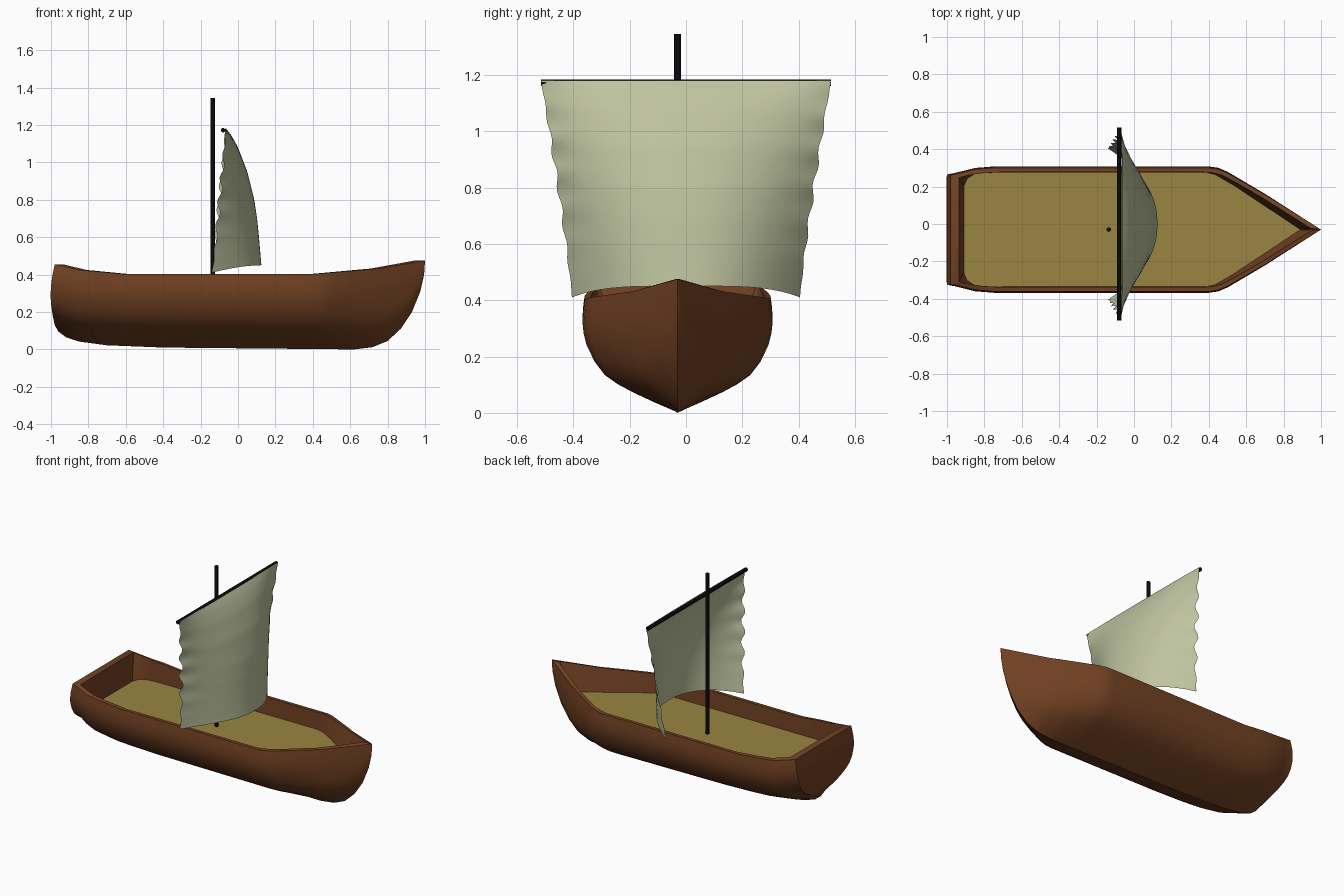
import bpy, bmesh, math

if "Cube" in bpy.data.objects:
    bpy.data.objects.remove(bpy.data.objects["Cube"])

CY = -0.03       # centre line of the boat
DECK_Z = 0.29


def material(name, rgb):
    m = bpy.data.materials.new(name)
    m.use_nodes = True
    color = (*rgb, 1)
    m.diffuse_color = color
    bsdf = m.node_tree.nodes["Principled BSDF"]
    bsdf.inputs["Base Color"].default_value = color
    bsdf.inputs["Roughness"].default_value = 0.9
    return m


BROWN = material("brown wood", (0.17, 0.054, 0.017))
TAN = material("tan deck", (0.32, 0.235, 0.052))
CREAM = material("cream canvas", (0.52, 0.55, 0.35))
BLACK = material("black spar", (0.003, 0.003, 0.003))


def finish(name, bm, mat, angle=35):
    bmesh.ops.remove_doubles(bm, verts=bm.verts, dist=0.0005)
    bmesh.ops.recalc_face_normals(bm, faces=bm.faces)
    mesh = bpy.data.meshes.new(name)
    bm.to_mesh(mesh)
    bm.free()
    mesh.materials.append(mat)
    ob = bpy.data.objects.new(name, mesh)
    bpy.context.collection.objects.link(ob)
    bpy.ops.object.select_all(action='DESELECT')
    ob.select_set(True)
    bpy.context.view_layer.objects.active = ob
    bpy.ops.object.shade_smooth_by_angle(angle=math.radians(angle))
    return ob


def interp(table, x):
    """Straight-line lookup in a list of (x, value) pairs."""
    if x <= table[0][0]:
        return table[0][1]
    for (x0, a), (x1, b) in zip(table, table[1:]):
        if x <= x1:
            return a + (b - a) * (x - x0) / (x1 - x0)
    return table[-1][1]


def add_grid(bm, rows):
    verts = [[bm.verts.new(p) for p in row] for row in rows]
    for a, b in zip(verts, verts[1:]):
        for i in range(len(a) - 1):
            bm.faces.new((a[i], a[i + 1], b[i + 1], b[i]))
    return verts


# Hull lines: keel height, gunwale height, gunwale half width, deck half width
KEEL = [(-0.98, 0.13), (-0.96, 0.095), (-0.92, 0.065), (-0.85, 0.042), (-0.7, 0.022),
        (-0.4, 0.01), (0.62, 0), (0.72, 0.012), (0.8, 0.045), (0.87, 0.11),
        (0.93, 0.2), (0.975, 0.31), (0.995, 0.4), (1, 0.475)]
GUNWALE = [(-0.98, 0.455), (-0.85, 0.425), (-0.6, 0.402), (0.4, 0.402), (0.75, 0.432), (1, 0.475)]
HALF = [(-0.98, 0.295), (-0.85, 0.327), (-0.75, 0.335), (0.4, 0.335), (0.45, 0.328),
        (0.5, 0.307), (0.7, 0.19), (0.85, 0.095), (1, 0)]
DECK = [(-0.91, 0.23), (-0.895, 0.27), (-0.86, 0.295), (-0.78, 0.305), (0.4, 0.305),
        (0.46, 0.285), (0.89, 0)]
# Cross-section: (height fraction, width fraction)
SECTION = [(1, 0.985), (0.9, 1), (0.8, 1.008), (0.7, 0.995), (0.6, 0.965), (0.45, 0.88),
           (0.33, 0.77), (0.25, 0.635), (0.18, 0.48), (0.09, 0.25), (0, 0)]
STATIONS = sorted({p[0] for t in (KEEL, GUNWALE, HALF) for p in t} | {0.0, 0.6})


def remap(x, lo, hi):
    return lo + (x + 0.98) / 1.98 * (hi - lo)


def deck_edge(x):
    xd = remap(x, -0.91, 0.89)
    return xd, interp(DECK, xd)


def hull_ring(x):
    keel, top, half = (interp(t, x) for t in (KEEL, GUNWALE, HALF))
    xd, wd = deck_edge(x)
    xi = remap(x, -0.935, 0.945)
    wi = max(0, interp(HALF, xi) - 0.028)
    side = [(xd, wd, DECK_Z), (xi, wi, top)]
    stern = x < -0.979
    for h, w in SECTION:
        if stern:                       # fuller, slightly bowed transom
            w = w ** 0.65
        bulge = -0.022 * math.sin(math.pi * h) if stern else 0
        side.append((x + bulge, half * w, keel + (top - keel) * h))
    port = [(a, CY + b, c) for a, b, c in side]
    starboard = [(a, CY - b, c) for a, b, c in side]
    return port + starboard[-2::-1]


# Hull with rim, inner walls and transom
bm = bmesh.new()
ring = add_grid(bm, [hull_ring(x) for x in STATIONS])[0]
mid = len(ring) // 2
for k in range(mid - 1):
    bm.faces.new((ring[k], ring[k + 1], ring[-2 - k], ring[-1 - k]))
bm.faces.new((ring[mid - 1], ring[mid], ring[mid + 1]))
finish("hull", bm, BROWN)

# Deck
bm = bmesh.new()
edges = [deck_edge(x) for x in STATIONS]
add_grid(bm, [[(x, CY - w, DECK_Z), (x, CY + w, DECK_Z)] for x, w in edges])
for f in bm.faces:
    if f.normal.z < 0:
        f.normal_flip()
finish("deck", bm, TAN)


# Mast and yard
def spar(name, length, location, rotation=(0, 0, 0)):
    bpy.ops.mesh.primitive_cylinder_add(vertices=12, radius=0.012, depth=length,
                                        location=location, rotation=rotation)
    ob = bpy.context.object
    ob.name = name
    ob.data.materials.append(BLACK)
    bpy.ops.object.shade_smooth_by_angle(angle=math.radians(40))


spar("mast", 1.065, (-0.135, CY, 0.8125))
spar("yard", 1.03, (-0.08, 0, 1.172), (math.pi / 2, 0, 0))

# Billowing square sail
BELLY = [(0.45, 0.125), (0.6, 0.112), (0.7, 0.102), (0.8, 0.087), (0.95, 0.05),
         (1.08, 0), (1.14, -0.033), (1.18, -0.063)]
LEECH = [(0.45, -0.14), (0.55, -0.125), (0.8, -0.1), (1.0, -0.08), (1.18, -0.068)]


def sail_point(s, t):
    z = 0.45 + 0.73 * t
    a = abs(s)
    edge, belly = interp(LEECH, z), interp(BELLY, z)
    ripple = a ** 10 * math.sin(t * 38 + s) * math.sin(math.pi * t)
    x = edge + (belly - edge) * (1 - a ** 2.3) + 0.012 * ripple
    y = s * (0.405 + 0.11 * t ** 1.15 - 0.006 * ripple)
    return x, y, z - 0.04 * a ** 4 * (1 - t) ** 2


bm = bmesh.new()
N = 40
add_grid(bm, [[sail_point(2 * i / N - 1, j / N) for i in range(N + 1)] for j in range(N + 1)])
finish("sail", bm, CREAM, 60)
